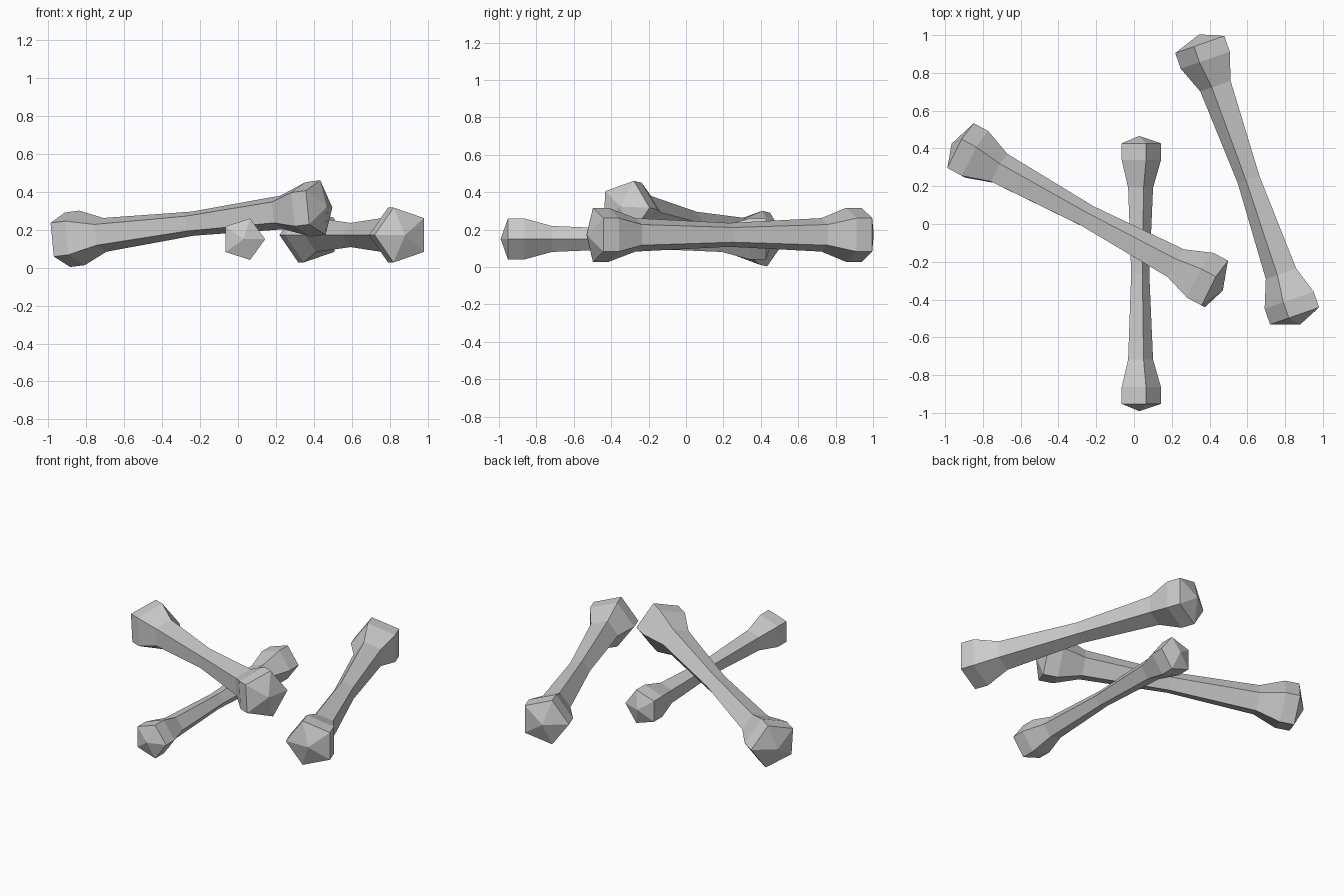
import bpy, bmesh
from math import cos, sin, pi
from mathutils import Vector

if "Cube" in bpy.data.objects:
    bpy.data.objects.remove(bpy.data.objects["Cube"])

SIDES = 5


def bone(name, start, end, out, knob, neck, mid):
    """Five-sided bone between two knob-ring centres; 'out' is the ridge direction."""
    a, b = Vector(start), Vector(end)
    length = (b - a).length
    axis = (b - a).normalized()
    u = Vector(out)
    u = (u - axis * u.dot(axis)).normalized()
    v = axis.cross(u)

    # half profile (distance along axis, radius), mirrored around the middle
    half = [(0, knob), (0.088, knob), (0.235, neck)]
    profile = half + [(length / 2, mid)] + [(length - d, r) for d, r in reversed(half)]

    bm = bmesh.new()
    rings = []
    for d, r in profile:
        c = a + axis * d
        rings.append([bm.verts.new(c + (u * cos(2 * pi * i / SIDES) + v * sin(2 * pi * i / SIDES)) * r)
                      for i in range(SIDES)])
    for r0, r1 in zip(rings, rings[1:]):
        for i in range(SIDES):
            j = (i + 1) % SIDES
            bm.faces.new((r0[i], r0[j], r1[j], r1[i]))

    # shallow pointed end caps
    for ring, tip in ((rings[0], a - axis * knob * 0.34), (rings[-1], b + axis * knob * 0.34)):
        t = bm.verts.new(tip)
        for i in range(SIDES):
            bm.faces.new((ring[i], ring[(i + 1) % SIDES], t))
    bmesh.ops.recalc_face_normals(bm, faces=bm.faces)

    mesh = bpy.data.meshes.new(name)
    bm.to_mesh(mesh)
    bm.free()
    obj = bpy.data.objects.new(name, mesh)
    bpy.context.collection.objects.link(obj)
    return obj


# thin bone lying front to back
bone("small_bone", (0.028, -0.952, 0.15), (0.028, 0.427, 0.15), (1, 0, 0), 0.115, 0.073, 0.053)
# thick bone lying flat on the right
bone("right_bone", (0.864, -0.482, 0.172), (0.362, 0.955, 0.172), (-0.945, -0.327, 0), 0.152, 0.094, 0.067)
# thick bone leaning across the thin one
bone("leaning_bone", (-0.921, 0.40, 0.147), (0.425, -0.328, 0.317), (0.476, 0.88, 0), 0.152, 0.094, 0.067)
